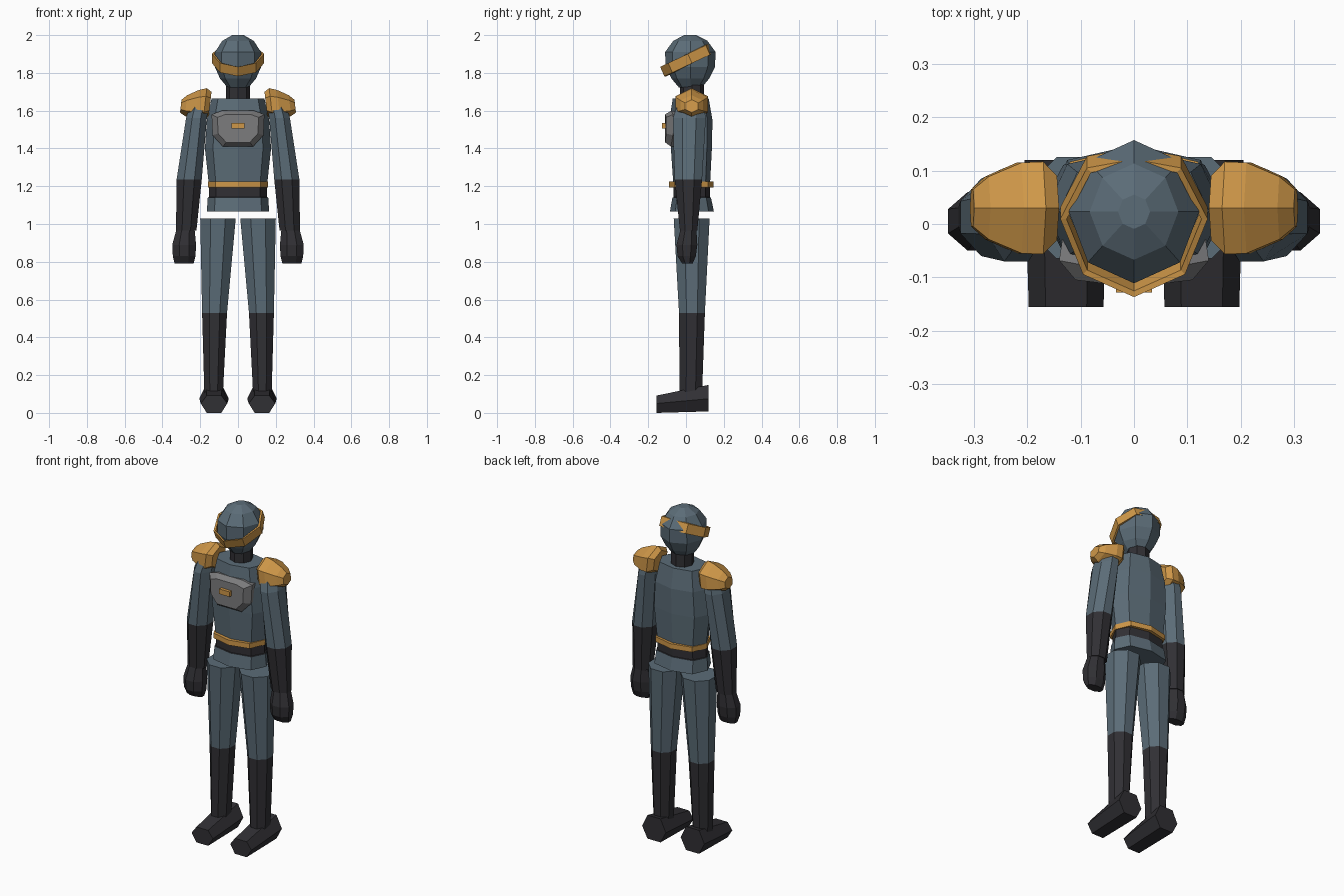
import bpy, bmesh, math

if "Cube" in bpy.data.objects:
    bpy.data.objects.remove(bpy.data.objects["Cube"])


def material(name, rgb):
    m = bpy.data.materials.new(name)
    m.diffuse_color = (*rgb, 1)
    m.use_nodes = True
    m.node_tree.nodes["Principled BSDF"].inputs["Base Color"].default_value = m.diffuse_color
    return m


SLATE = material("slate_cloth", (0.105, 0.15, 0.185))
DARK = material("dark_leather", (0.03, 0.029, 0.034))
GOLD = material("amber_trim", (0.62, 0.31, 0.065))
GREY = material("grey_plate", (0.20, 0.20, 0.205))


def ring(x, y, z, rx, ry, n=8, turn=0.0, corner=1.0):
    """Horizontal n-sided section; corner widens every second vertex."""
    pts = []
    for i in range(n):
        a = turn + 2 * math.pi * i / n
        k = corner if i % 2 else 1
        pts.append((x + k * rx * math.cos(a), y + k * ry * math.sin(a), z))
    return pts


def loft(name, rings, mats, rule=None, closed=False):
    """Skin a stack of equal rings, capped at the ends or joined in a loop."""
    bm = bmesh.new()
    rows = [[bm.verts.new(p) for p in r] for r in rings]
    n = len(rows[0])
    pairs = list(zip(rows, rows[1:]))
    if closed:
        pairs.append((rows[-1], rows[0]))
    else:
        bm.faces.new(rows[0])
        bm.faces.new(rows[-1])
    for a, b in pairs:
        for i in range(n):
            j = (i + 1) % n
            bm.faces.new((a[i], a[j], b[j], b[i]))
    bmesh.ops.recalc_face_normals(bm, faces=bm.faces)
    if rule:
        for f in bm.faces:
            f.material_index = rule(f.calc_center_median())
    me = bpy.data.meshes.new(name)
    bm.to_mesh(me)
    bm.free()
    for m in mats:
        me.materials.append(m)
    ob = bpy.data.objects.new(name, me)
    bpy.context.collection.objects.link(ob)
    return ob


def limb(name, sections, mats, rule=None):
    """Flat-fronted eight-sided limb from (x0, x1, y0, y1, z) extents."""
    t = math.pi / 8
    k = 1 / math.cos(t)
    loft(name, [ring((a + b) / 2, (c + d) / 2, z, abs(b - a) / 2 * k,
                     (d - c) / 2 * k, turn=t)
                for a, b, c, d, z in sections], mats, rule)


# Torso with a dark band at the waist
torso = [(1.065, .165, -.085, .148), (1.14, .16, -.072, .132),
         (1.142, .154, -.066, .126), (1.195, .153, -.066, .126),
         (1.225, .156, -.068, .128), (1.40, .175, -.08, .137),
         (1.55, .165, -.088, .14), (1.665, .14, -.07, .12)]
loft("torso", [ring(0, (f + b) / 2, z, a, (b - f) / 2, corner=1.07)
               for z, a, f, b in torso], [SLATE, DARK],
     lambda c: int(1.141 < c.z < 1.195))

# Belt trim
loft("belt", [ring(0, .028, z, .158, .117, corner=1.07)
              for z in (1.194, 1.224)], [GOLD])

# Neck and head
loft("neck", [ring(0, .032, z, .063, .063) for z in (1.64, 1.76)], [DARK])
loft("head", [ring(0, .023, z, rx, ry) for z, rx, ry in
              [(1.722, .055, .06), (1.77, .095, .10), (1.83, .122, .13),
               (1.91, .122, .134), (1.97, .083, .09), (2.0, .03, .032)]],
     [SLATE])

# Tilted headband, closed around the head
path = [(0, -.118), (.09, -.078), (.13, .02), (.083, .11),
        (0, .125), (-.083, .11), (-.13, .02), (-.09, -.078)]
band = []
for x, y in path:
    z = 1.866 + .5 * y
    section = []
    for grow, h in ((1.0, -1), (1.09, -1), (1.09, 1), (1.0, 1)):
        section.append((x * (grow - .03), .01 + (y - .01) * (grow - .03) - h * .011,
                        z + h * .025))
    band.append(section)
loft("headband", band, [GOLD], closed=True)

# Chest plate: wrapped outline rising to a flatter front face
outline = [(-.085, 1.60), (.085, 1.60), (.14, 1.58), (.135, 1.47),
           (.08, 1.41), (-.08, 1.41), (-.135, 1.47), (-.14, 1.58)]


def plate(scale, y, wrap):
    return [(x * scale, y + wrap * abs(x * scale), 1.51 + (z - 1.51) * scale)
            for x, z in outline]


loft("chest_plate", [plate(.95, -.02, 0), plate(1, -.095, .19),
                     plate(.78, -.118, .12)], [GREY])

# Chest clasp
loft("chest_clasp", [[(-.034, y, 1.505), (.034, y, 1.505),
                      (.034, y, 1.535), (-.034, y, 1.535)]
                     for y in (-.09, -.128)], [GOLD])

for s, side in ((-1, "left"), (1, "right")):
    # Leg: cloth thigh, dark boot shaft
    limb(side + "_leg", [(s * .012, s * .20, -.065, .125, 1.03),
                         (s * .058, s * .19, -.037, .10, .53),
                         (s * .08, s * .178, -.034, .085, .10)],
         [SLATE, DARK], lambda c: int(c.z < .53))

    # Foot: six-sided wedge, taller at the heel
    feet = []
    for y, low, mid, top, w in ((-.155, 0, .05, .092, .07),
                                (.12, .008, .075, .148, .078)):
        x = s * .127
        feet.append([(x - w, y, mid), (x - w * .55, y, low),
                     (x + w * .55, y, low), (x + w, y, mid),
                     (x + w * .55, y, top), (x - w * .55, y, top)])
    loft(side + "_foot", feet, [DARK])

    # Arm: cloth sleeve, then dark glove cuff
    limb(side + "_arm", [(s * .15, s * .25, -.04, .09, 1.65),
                         (s * .165, s * .275, -.07, .105, 1.56),
                         (s * .192, s * .325, -.06, .085, 1.235),
                         (s * .22, s * .328, -.032, .06, .965)],
         [SLATE, DARK], lambda c: int(c.z < 1.235))

    # Hand
    limb(side + "_hand", [(s * .23, s * .325, -.028, .055, .975),
                          (s * .222, s * .348, -.05, .06, .89),
                          (s * .225, s * .345, -.045, .052, .83),
                          (s * .235, s * .335, -.02, .035, .79)], [DARK])

    # Shoulder pad: hexagonal dome along the arm's outward axis
    pad = []
    for x, z, r, ry in ((.148, 1.634, .065, .07), (.175, 1.634, .085, .10),
                        (.215, 1.632, .078, .098), (.275, 1.627, .055, .068),
                        (.303, 1.624, .034, .04)):
        pad.append([(s * (x - .12 * (pz - z)), py, pz) for py, pz in
                    ((.03 + ry * math.cos(a), z + r * math.sin(a))
                     for a in (math.pi * (i / 3 + 1 / 6) for i in range(6)))])
    loft(side + "_shoulder_pad", pad, [GOLD])
